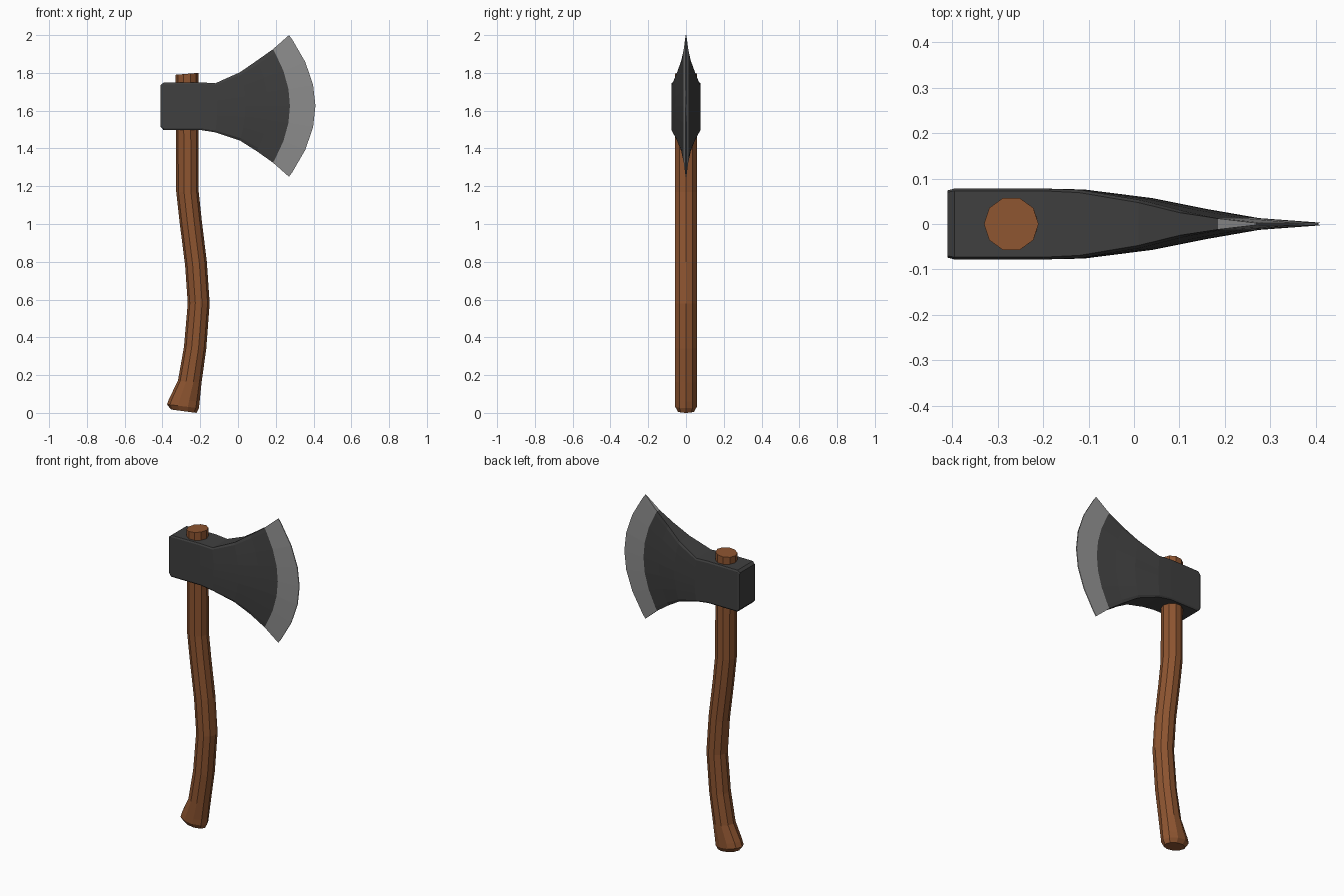
import bpy, bmesh, math

if "Cube" in bpy.data.objects:
    bpy.data.objects.remove(bpy.data.objects["Cube"])


def material(name, color):
    m = bpy.data.materials.new(name)
    m.diffuse_color = (*color, 1)
    m.use_nodes = True
    m.node_tree.nodes["Principled BSDF"].inputs["Base Color"].default_value = m.diffuse_color
    return m


def loft(name, rings, mat):
    """Skin a list of closed rings and cap both ends."""
    bm = bmesh.new()
    rows = [[bm.verts.new(p) for p in r] for r in rings]
    n = len(rows[0])
    for a, b in zip(rows, rows[1:]):
        for i in range(n):
            j = (i + 1) % n
            bm.faces.new((a[i], a[j], b[j], b[i]))
    bm.faces.new(rows[0][::-1])
    # end cap split across its middle
    k = n // 5
    end = rows[-1]
    bm.faces.new(end[k:k + n // 2 + 1])
    bm.faces.new(end[k + n // 2:] + end[:k + 1])
    bmesh.ops.recalc_face_normals(bm, faces=bm.faces)
    mesh = bpy.data.meshes.new(name)
    bm.to_mesh(mesh)
    bm.free()
    mesh.materials.append(mat)
    ob = bpy.data.objects.new(name, mesh)
    bpy.context.collection.objects.link(ob)
    return ob


wood = material("wood", (0.27, 0.09, 0.03))
iron = material("dark_iron", (0.05, 0.05, 0.05))
steel = material("steel", (0.27, 0.27, 0.27))


# Handle: ten-sided rings (left x, left z, right x, right z, y radius)
def handle_ring(xl, zl, xr, zr, ry):
    ring = []
    for i in range(10):
        a = math.tau * i / 10
        t = (1 + math.cos(a)) / 2
        ring.append((xl + (xr - xl) * t, ry * math.sin(a), zl + (zr - zl) * t))
    return ring


handle_stations = [
    (-0.355, 0.018, -0.22, 0.0, 0.045),
    (-0.376, 0.045, -0.207, 0.025, 0.06),
    (-0.365, 0.075, -0.203, 0.06, 0.06),
    (-0.318, 0.17, -0.193, 0.16, 0.06),
    (-0.286, 0.35, -0.168, 0.34, 0.06),
    (-0.266, 0.58, -0.150, 0.58, 0.06),
    (-0.280, 0.78, -0.165, 0.80, 0.06),
    (-0.308, 1.00, -0.192, 1.02, 0.06),
    (-0.327, 1.17, -0.208, 1.17, 0.06),
    (-0.33, 1.79, -0.21, 1.80, 0.06),
]
loft("handle", [handle_ring(*s) for s in handle_stations], wood)


# Head sections: middle x, tip x, middle half thickness, tip half thickness,
# bottom z, top z, edge chamfer
def head_ring(xm, xe, ym, ye, zlo, zhi, chamfer):
    rows = [-1, -0.93, -0.62, -0.3, 0, 0.3, 0.62, 0.93, 1]
    side = []
    for t in rows:
        y = ym + (ye - ym) * t * t - (chamfer if abs(t) == 1 else 0)
        x = xe + (xm - xe) * (1 - t * t)
        side.append((x, y, (zlo + zhi) / 2 + t * (zhi - zlo) / 2))
    return side + [(x, -y, z) for x, y, z in reversed(side)]


joint = (0.275, 0.185, 0.013, 0.012, 1.325, 1.925, 0)
head_stations = [
    (-0.41, -0.41, 0.074, 0.074, 1.515, 1.735, 0.004),
    (-0.395, -0.395, 0.078, 0.078, 1.498, 1.748, 0.005),
    (-0.20, -0.20, 0.078, 0.078, 1.498, 1.75, 0.005),
    (-0.11, -0.12, 0.076, 0.075, 1.485, 1.745, 0.006),
    (0.04, 0.01, 0.057, 0.052, 1.442, 1.803, 0.005),
    (0.16, 0.10, 0.033, 0.028, 1.385, 1.865, 0.003),
    joint,
]
loft("axe_head", [head_ring(*s) for s in head_stations], iron)

# Cutting edge continues the head to a thin arc
edge = (0.41, 0.27, 0.003, 0.002, 1.25, 2.0, 0)
loft("cutting_edge", [head_ring(*joint), head_ring(*edge)], steel)
